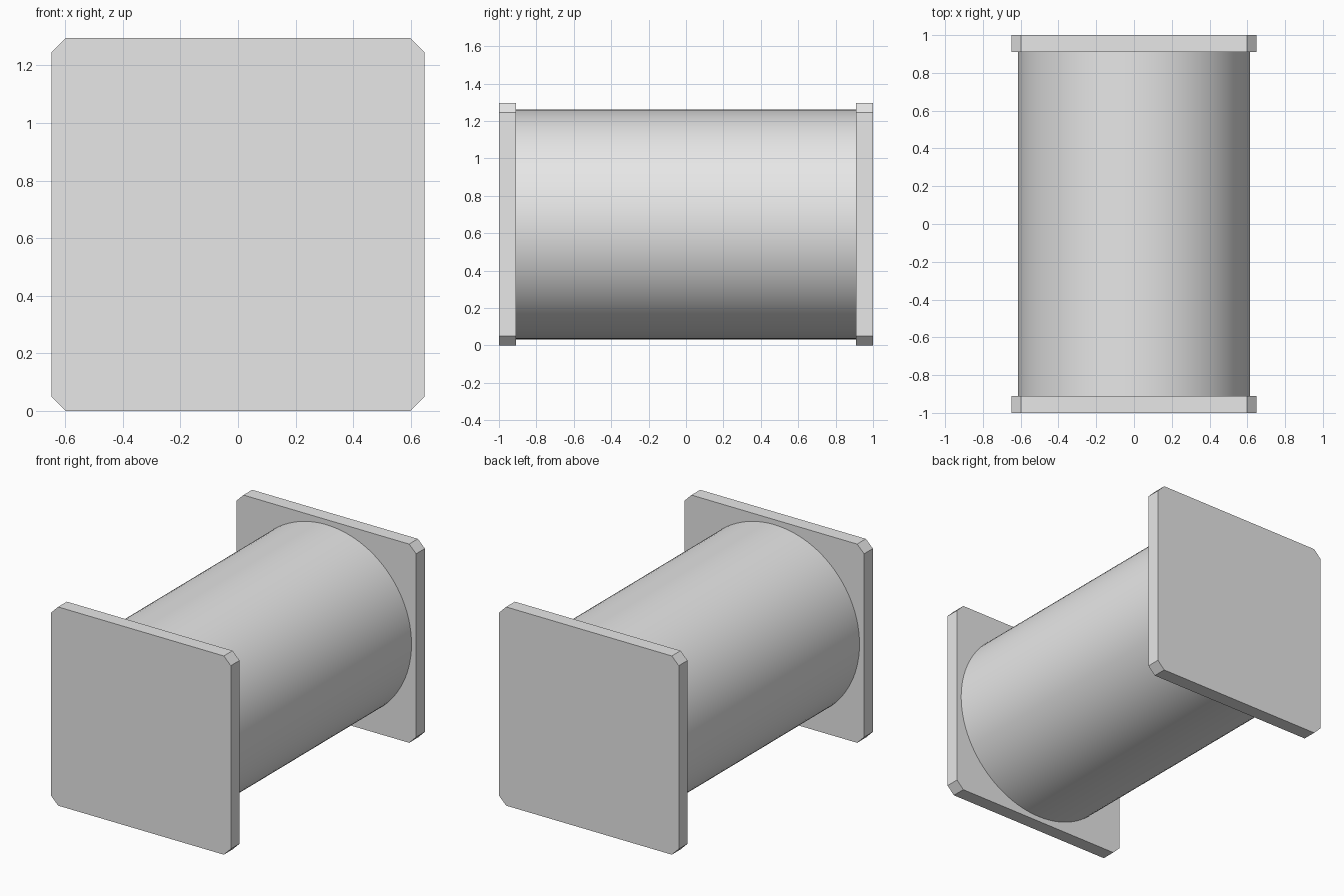
import bpy
import bmesh
import math
from mathutils import Matrix

cube = bpy.data.objects.get("Cube")
if cube:
    bpy.data.objects.remove(cube, do_unlink=True)

HALF = 0.648          # half width of the square flanges
CHAMFER = 0.05        # corner cut
INNER = 0.91          # inner face of each flange along y
RADIUS = 0.615        # barrel radius

# Single light grey material
grey = bpy.data.materials.new("light grey")
grey.use_nodes = True
colour = (0.8, 0.8, 0.8, 1.0)
grey.diffuse_color = colour
grey.node_tree.nodes["Principled BSDF"].inputs["Base Color"].default_value = colour


def make_object(name, bm):
    bmesh.ops.recalc_face_normals(bm, faces=bm.faces[:])
    mesh = bpy.data.meshes.new(name)
    bm.to_mesh(mesh)
    bm.free()
    mesh.materials.append(grey)
    obj = bpy.data.objects.new(name, mesh)
    bpy.context.collection.objects.link(obj)
    obj.location.z = HALF
    return obj


# Square end plate with chamfered corners, extruded along y
def flange(name, y0, y1):
    bm = bmesh.new()
    a, b = HALF, HALF - CHAMFER
    outline = [(b, -a), (a, -b), (a, b), (b, a), (-b, a), (-a, b), (-a, -b), (-b, -a)]
    face = bm.faces.new([bm.verts.new((x, y0, z)) for x, z in outline])
    extruded = bmesh.ops.extrude_face_region(bm, geom=[face])["geom"]
    moved = [v for v in extruded if isinstance(v, bmesh.types.BMVert)]
    bmesh.ops.translate(bm, verts=moved, vec=(0, y1 - y0, 0))
    return make_object(name, bm)


flange("front_flange", -1.0, -INNER)
flange("back_flange", INNER, 1.0)

# Round barrel running between the flanges
bm = bmesh.new()
bmesh.ops.create_cone(bm, cap_ends=True, segments=96, radius1=RADIUS, radius2=RADIUS,
                      depth=2 * INNER + 0.02, matrix=Matrix.Rotation(math.pi / 2, 4, "X"))
barrel = make_object("barrel", bm)
bpy.ops.object.select_all(action="DESELECT")
barrel.select_set(True)
bpy.context.view_layer.objects.active = barrel
bpy.ops.object.shade_smooth_by_angle(angle=math.radians(30))
